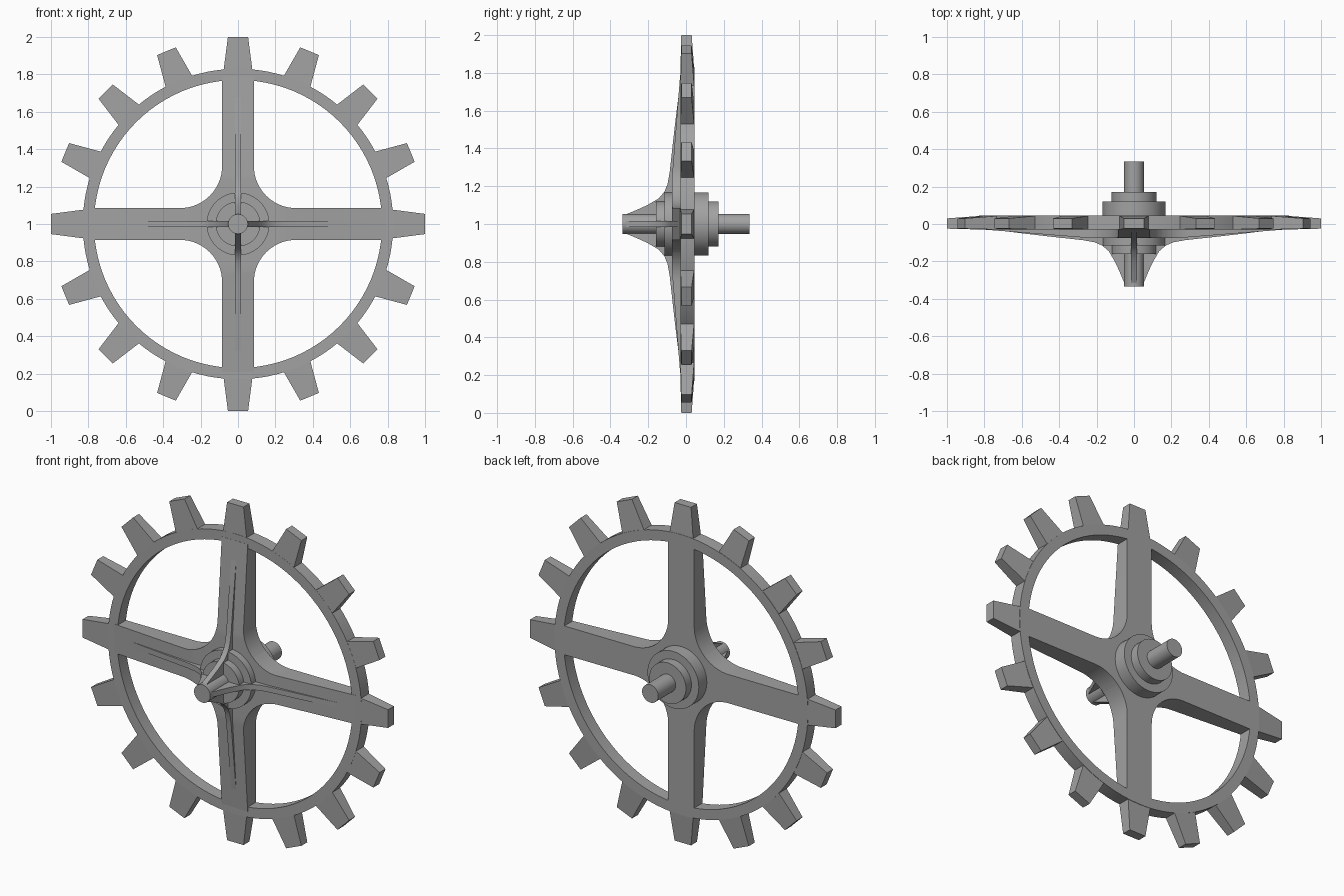
import bpy, bmesh, math
from mathutils import Matrix, Vector

cube = bpy.data.objects.get("Cube")
if cube:
    bpy.data.objects.remove(cube, do_unlink=True)

grey = bpy.data.materials.new("metal_grey")
grey.use_nodes = True
colour = (0.36, 0.36, 0.36, 1)
grey.diffuse_color = colour
grey.node_tree.nodes["Principled BSDF"].inputs["Base Color"].default_value = colour

FRONT, BACK = -0.03, 0.045      # faces of the rim
RIM_IN, RIM_OUT = 0.77, 0.83
CENTRE = (0, 0, 1)


def finish(name, bm):
    """Turn a bmesh around the wheel centre into a shaded object."""
    bmesh.ops.recalc_face_normals(bm, faces=bm.faces)
    mesh = bpy.data.meshes.new(name)
    bm.to_mesh(mesh)
    bm.free()
    mesh.materials.append(grey)
    obj = bpy.data.objects.new(name, mesh)
    obj.location = CENTRE
    bpy.context.collection.objects.link(obj)
    bpy.ops.object.select_all(action="DESELECT")
    obj.select_set(True)
    bpy.context.view_layer.objects.active = obj
    bpy.ops.object.shade_smooth_by_angle(angle=math.radians(30))


def loft(bm, sections, turn=0.0, caps=True):
    """Bridge equal-sized point loops and turn the result about the axle."""
    rot = Matrix.Rotation(turn, 3, "Y")
    loops = [[bm.verts.new(rot @ Vector(p)) for p in s] for s in sections]
    for a, b in zip(loops, loops[1:]):
        for i in range(len(a)):
            j = (i + 1) % len(a)
            bm.faces.new((a[i], a[j], b[j], b[i]))
    if caps:
        bm.faces.new(loops[0])
        bm.faces.new(loops[-1])


def box_section(r, w, y0, y1):
    return [(r, y0, -w), (r, y1, -w), (r, y1, w), (r, y0, w)]


def revolve(name, profile, steps):
    """Spin a closed (radius, y) profile about the axle."""
    bm = bmesh.new()
    verts = [bm.verts.new((r, y, 0)) for r, y in profile]
    edges = [bm.edges.new((verts[i - 1], verts[i])) for i in range(len(verts))]
    bmesh.ops.spin(bm, geom=verts + edges, cent=(0, 0, 0), axis=(0, 1, 0),
                   angle=math.tau, steps=steps, use_duplicate=False)
    bmesh.ops.remove_doubles(bm, verts=bm.verts, dist=1e-5)
    finish(name, bm)


def disc(name, radius, y0, y1, steps):
    bm = bmesh.new()
    ring = [math.tau * i / steps for i in range(steps)]
    loft(bm, [[(radius * math.cos(a), y, radius * math.sin(a)) for a in ring]
              for y in (y0, y1)])
    finish(name, bm)


# Rim
revolve("rim", [(RIM_IN, FRONT), (RIM_OUT, FRONT), (RIM_OUT, BACK), (RIM_IN, BACK)], 96)

# Teeth, tapering in width and thickness
bm = bmesh.new()
for i in range(16):
    loft(bm, [box_section(RIM_OUT - 0.03, 0.08, FRONT, BACK),
              box_section(1.0, 0.054, -0.025, 0.03)], math.tau * i / 16)
finish("teeth", bm)

# Spokes, thicker towards the hub, with round fillets between them
FILLET, CORNER, HALF = 0.225, 0.31, 0.085


def spoke_section(r):
    w = HALF
    if r < CORNER:
        w = min(r, CORNER - math.sqrt(max(0, FILLET ** 2 - (CORNER - r) ** 2)))
    slope = (0.8 - r) / 0.5
    return box_section(r, w, FRONT - 0.04 * min(slope, 1.1), BACK)


meet = CORNER - FILLET * math.sqrt(0.5)
stations = [0.04] + [CORNER - FILLET * math.sin(math.pi / 4 * (1 - k / 10))
                     for k in range(11)] + [0.79]
bm = bmesh.new()
for i in range(4):
    loft(bm, [spoke_section(r) for r in stations], math.tau * i / 4)
finish("spokes", bm)

# Thin curved ribs sweeping from the spokes to the axle tip
rib = [(0.70, -0.037), (0.58, -0.052), (0.46, -0.066), (0.36, -0.077),
       (0.27, -0.087), (0.21, -0.098), (0.17, -0.115), (0.135, -0.145),
       (0.10, -0.205), (0.075, -0.26), (0.05, -0.32), (0.0, -0.32),
       (0.0, 0.0), (0.70, 0.0)]
bm = bmesh.new()
for i in range(4):
    loft(bm, [[(r, y, z) for r, y in rib] for z in (-0.016, 0.016)], math.tau * i / 4)
finish("ribs", bm)

# Stepped hub and axle
disc("hub_collar", 0.168, -0.115, 0.12, 48)
disc("hub_step", 0.12, -0.16, 0.172, 48)
disc("axle", 0.053, -0.335, 0.335, 32)
